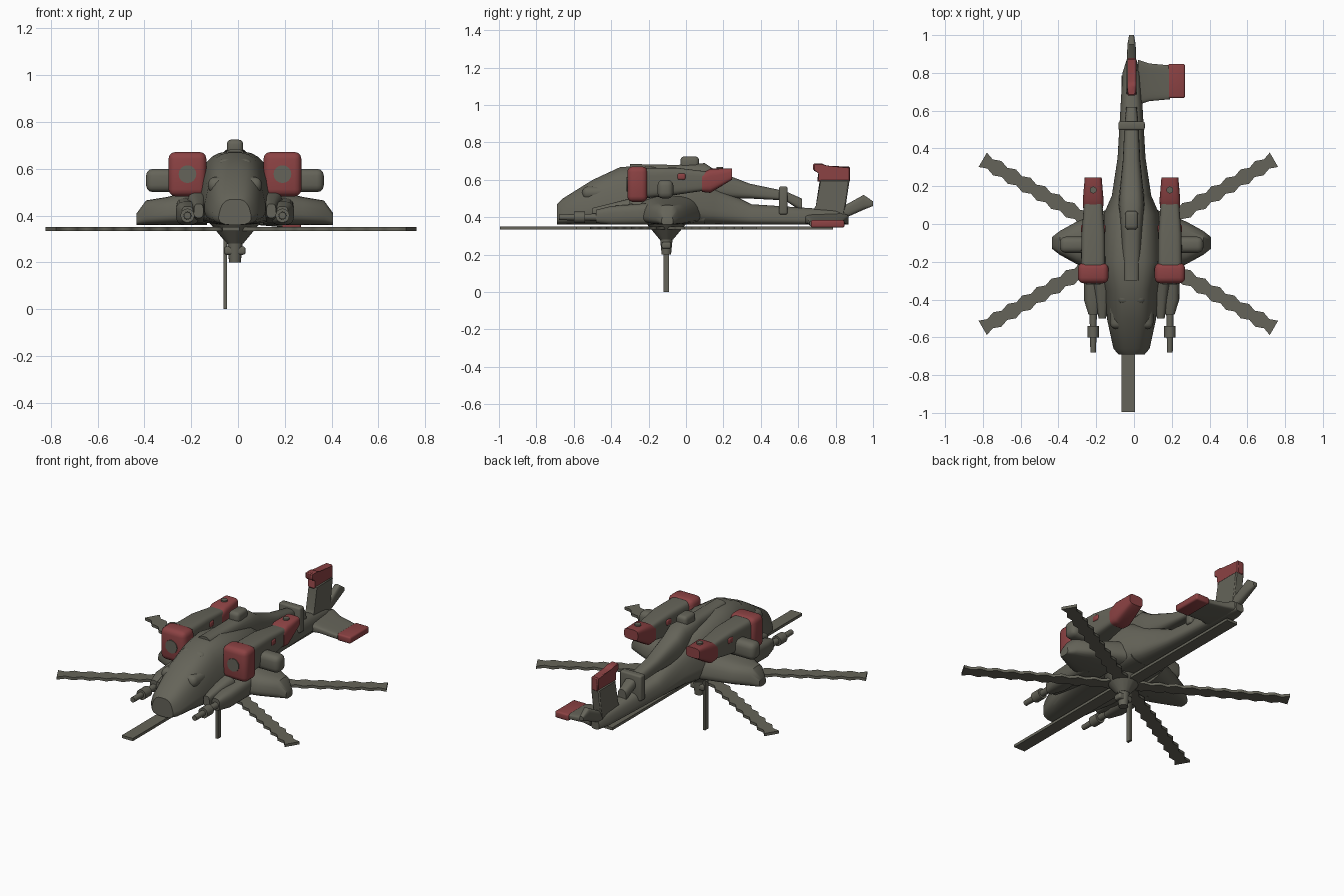
import bpy, bmesh, math
from mathutils import Vector, Matrix

if "Cube" in bpy.data.objects:
    bpy.data.objects.remove(bpy.data.objects["Cube"], do_unlink=True)

MIDDLE = -.013    # centre line of the aircraft
BELLY = .36       # height of the flat underside


def material(name, colour):
    made = bpy.data.materials.new(name)
    made.use_nodes = True
    made.diffuse_color = (*colour, 1)
    made.node_tree.nodes["Principled BSDF"].inputs["Base Color"].default_value = (*colour, 1)
    return made


GREY = material("olive grey", (.13, .127, .1))
RED = material("dull red", (.26, .054, .056))


def finish(name, bm, mat=GREY):
    bmesh.ops.recalc_face_normals(bm, faces=bm.faces[:])
    mesh = bpy.data.meshes.new(name)
    bm.to_mesh(mesh)
    bm.free()
    part = bpy.data.objects.new(name, mesh)
    bpy.context.collection.objects.link(part)
    mesh.materials.append(mat)
    bpy.ops.object.select_all(action='DESELECT')
    part.select_set(True)
    bpy.context.view_layer.objects.active = part
    bpy.ops.object.shade_smooth_by_angle(angle=math.radians(40))
    return part


def bridge(bm, rings):
    """Skin a row of matching rings and cap both ends."""
    loops = [[bm.verts.new(point) for point in ring] for ring in rings]
    for near, far in zip(loops, loops[1:]):
        for i in range(len(near)):
            bm.faces.new((near[i - 1], near[i], far[i], far[i - 1]))
    bm.faces.new(loops[0])
    bm.faces.new(loops[-1])


def loft(name, stations, centre=MIDDLE, mat=GREY, taper=0, power=3, along_x=False, sides=24):
    """Rounded-square sections given as (position, half width, bottom, top)."""
    rings = []
    for position, half, bottom, top in stations:
        ring = []
        for i in range(sides):
            angle = math.tau * (i + .5) / sides
            u, v = (math.copysign(abs(f) ** (2 / power), f) for f in (math.cos(angle), math.sin(angle)))
            across = centre + half * u * (1 - taper * (v + 1) / 2)
            height = (bottom + top + (top - bottom) * v) / 2
            ring.append((position, across, height) if along_x else (across, position, height))
        rings.append(ring)
    bm = bmesh.new()
    bridge(bm, rings)
    return finish(name, bm, mat)


def block(name, centre, size, mat=GREY, bevel=.01):
    bm = bmesh.new()
    bmesh.ops.create_cube(bm, size=1, matrix=Matrix.Translation(centre) @ Matrix.Diagonal((*size, 1)))
    if bevel:
        bmesh.ops.bevel(bm, geom=bm.edges[:], offset=bevel, segments=3, profile=.5, affect='EDGES')
    return finish(name, bm, mat)


def rod(name, start, end, radius, end_radius, mat=GREY):
    """Straight round bar, tapering from start to end."""
    start, end = Vector(start), Vector(end)
    bm = bmesh.new()
    turn = (end - start).to_track_quat('Z', 'Y').to_matrix().to_4x4()
    bmesh.ops.create_cone(bm, cap_ends=True, segments=16, radius1=radius, radius2=end_radius,
                          depth=(end - start).length, matrix=Matrix.Translation((start + end) / 2) @ turn)
    return finish(name, bm, mat)


def fin_plate(name, outline, thickness, mat=GREY):
    """Upright plate on the centre line, outlined in (y, z)."""
    bm = bmesh.new()
    bridge(bm, [[(MIDDLE + side * thickness / 2, y, z) for y, z in outline] for side in (-1, 1)])
    bmesh.ops.bevel(bm, geom=bm.edges[:], offset=.006, segments=1, affect='EDGES')
    return finish(name, bm, mat)


# Fuselage: flat belly, humped back, slim tail boom
back = [(-.69, .08, .47), (-.66, .11, .5), (-.5, .15, .6), (-.35, .16, .67), (-.2, .2, .675),
        (.05, .17, .63), (.15, .12, .57), (.35, .085, .47), (.8, .055, .44), (.87, .03, .42)]
loft("fuselage", [(y, half, BELLY, top) for y, half, top in back], taper=.35)
loft("chin", [(-.69, .06, BELLY, .45), (-.6, .1, BELLY, .45), (-.3, .17, BELLY, .5), (.1, .12, BELLY, .45)])
block("canopy_lower_step", (MIDDLE, -.43, .53), (.23, .25, .07), bevel=.03)
block("canopy_upper_step", (MIDDLE, -.3, .61), (.15, .25, .07), bevel=.03)

# Raised spine with its shaft running back over an open gap
loft("spine", [(-.3, .05, .6, .685), (-.05, .06, .6, .68), (.1, .075, .5, .69), (.16, .07, .5, .65),
               (.34, .05, .5, .58), (.53, .04, .49, .54), (.62, .03, .43, .5)], taper=.2)
block("spine_cap", (MIDDLE, .02, .69), (.07, .1, .07), bevel=.02)
block("shaft_bracket", (MIDDLE, .52, .49), (.14, .045, .15))

# Tail fin with red top, curled tail tip
fin_plate("fin", [(.66, .4), (.7, .46), (.715, .6), (.875, .6), (.84, .37), (.7, .37)], .055)
fin_plate("fin_top", [(.7, .59), (.715, .64), (.68, .65), (.68, .688), (.73, .688), (.75, .67),
                      (.878, .67), (.878, .59)], .045, RED)
loft("tail_tip", [(.78, .03, .37, .44), (.86, .025, .4, .47), (.95, .022, .44, .52), (1, .013, .46, .485)])

# Single stabiliser on the left with a red tip
loft("stabiliser", [(.02, .12, BELLY, .42), (.08, .1, BELLY, .4), (.19, .09, .35, .383)],
     centre=.75, along_x=True, power=5)
block("stabiliser_tip", (.225, .757, .365), (.09, .18, .04), RED)

# Parts repeated on both flanks
for sign, side in ((-1, "right_"), (1, "left_")):
    pod = MIDDLE + sign * .203

    # Engine pod: red intake lip and exhaust, grey middle
    loft(side + "engine", [(-.23, .065, .5, .665), (-.05, .062, .52, .665), (.15, .045, .55, .64)],
         centre=pod, power=5)
    block(side + "intake", (pod, -.26, .577), (.162, .108, .19), RED, bevel=.03)
    rod(side + "intake_disc", (pod, -.319, .577), (pod, -.31, .577), .038, .038)
    block(side + "engine_band", (pod, -.025, .617), (.13, .045, .035), RED)
    loft(side + "exhaust", [(.085, .053, .535, .635), (.13, .055, .53, .66), (.245, .045, .6, .66)],
         centre=pod, mat=RED, power=4)
    rod(side + "exhaust_hole", (pod, .18, .66), (pod, .18, .668), .018, .018)

    # Lower sponson and upper stub wing
    sponson = [(.12, .2, .52), (.29, .125, .48), (.38, .07, .465), (.42, .035, .41)]
    loft(side + "sponson", [(MIDDLE + sign * reach, half, BELLY, top) for reach, half, top in sponson],
         centre=-.1, along_x=True, taper=.25)
    block(side + "stub_wing", (MIDDLE + sign * .28, -.11, .55), (.2, .085, .1), bevel=.03)

    # Forward gun with its mount
    loft(side + "gun_mount", [(-.48, .025, .37, .44), (-.4, .05, BELLY, .46), (-.15, .05, BELLY, .48)], centre=pod)
    rod(side + "gun_barrel", (pod, -.68, .4), (pod, -.45, .4), .015, .02)
    rod(side + "gun_sleeve", (pod, -.6, .4), (pod, -.54, .4), .03, .03)
    loft(side + "gun_fairing", [(-.5, .02, .39, .45), (-.3, .05, .37, .5)], centre=MIDDLE + sign * .155)

# Rotor under the belly: hub and hanging mast
hub = Vector((-.03, -.105, .343))
rod("hub_cone", (MIDDLE, hub.y, .37), (MIDDLE, hub.y, .28), .11, .035)
rod("hub_shaft", (MIDDLE, hub.y, .3), (MIDDLE, hub.y, .2), .035, .025)
block("hub_arm", (MIDDLE, hub.y, .25), (.09, .05, .035))
block("mast", (-.055, hub.y, BELLY / 2), (.015, .03, BELLY), bevel=0)

# Six blades: the fore and aft pair straight-edged, the others scalloped
blade_length, steps = .89, 40
for number in range(6):
    scallop = .008 if number % 3 else 0
    edge = [(blade_length * i / steps, .036 + scallop * math.cos(i * math.pi / 2)) for i in range(steps + 1)]
    outline = edge + [(reach, -half) for reach, half in reversed(edge)]
    turn = Matrix.Translation(hub) @ Matrix.Rotation(math.radians(60 * number - 90), 4, 'Z')
    bm = bmesh.new()
    bridge(bm, [[turn @ Vector((reach, across, z)) for reach, across in outline] for z in (-.008, .008)])
    finish("rotor_blade", bm)
